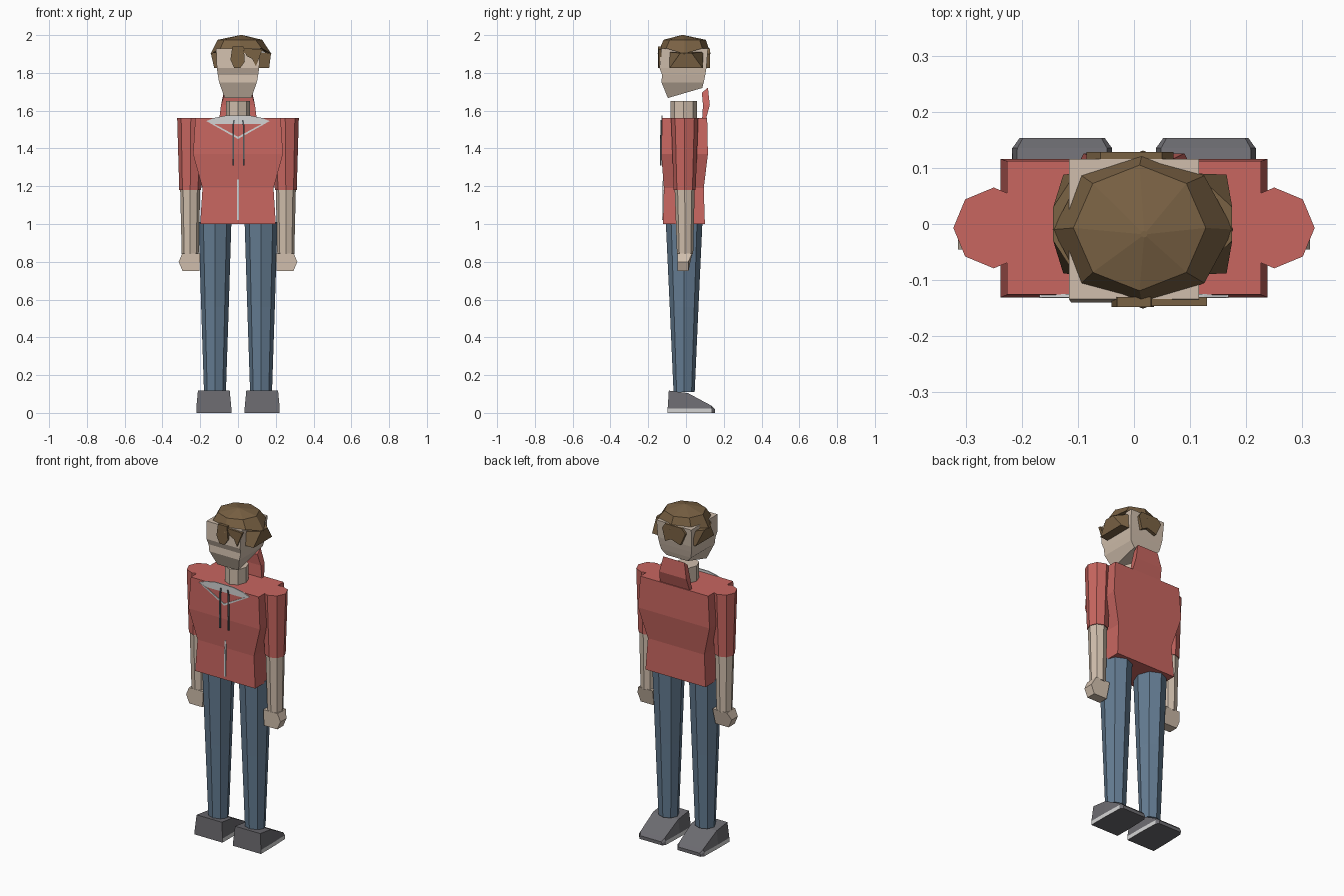
import bpy, math
from mathutils import Vector


def material(name, rgb):
    m = bpy.data.materials.new(name)
    lin = [(c / 255 / 12.92 if c < 11 else ((c / 255 + 0.055) / 1.055) ** 2.4) for c in rgb]
    m.diffuse_color = (*lin, 1)
    return m


RED = material("red_cloth", (200, 102, 96))
SKIN = material("skin", (208, 190, 172))
HAIR = material("brown_hair", (122, 98, 68))
DENIM = material("blue_denim", (100, 124, 146))
SHOE = material("grey_shoe", (108, 107, 112))
WHITE = material("off_white", (212, 212, 212))
CORD = material("dark_cord", (82, 88, 92))


def mesh_object(name, verts, faces, mats, rule=None):
    me = bpy.data.meshes.new(name)
    me.from_pydata([tuple(v) for v in verts], [], faces)
    for m in mats:
        me.materials.append(m)
    if rule:
        for p in me.polygons:
            p.material_index = rule(p.index)
    ob = bpy.data.objects.new(name, me)
    bpy.context.collection.objects.link(ob)
    # consistent outward normals
    import bmesh
    bm = bmesh.new()
    bm.from_mesh(me)
    bmesh.ops.recalc_face_normals(bm, faces=bm.faces)
    bm.to_mesh(me)
    bm.free()
    return ob


def loft(name, rings, *mats, rule=None):
    """Skin a stack of equal-sized rings and cap both ends."""
    n = len(rings[0])
    verts = [v for r in rings for v in r]
    faces = [(i * n + j, i * n + (j + 1) % n, (i + 1) * n + (j + 1) % n, (i + 1) * n + j)
             for i in range(len(rings) - 1) for j in range(n)]
    faces += [tuple(range(n)), tuple(range(len(verts) - n, len(verts)))]
    return mesh_object(name, verts, faces, mats, rule)


def slab(name, pts, push, mat):
    """Flat outline pushed along a vector."""
    pts = [Vector(p) for p in pts]
    return loft(name, [pts, [p + Vector(push) for p in pts]], mat)


def octagon(cx, cy, z, rx, ry):
    return [(cx + rx * math.cos(k * math.pi / 4), cy + ry * math.sin(k * math.pi / 4), z)
            for k in range(8)]


def box_ring(hw, yf, yb, zf, zb=None):
    zb = zf if zb is None else zb
    return [(-hw, yf, zf), (hw, yf, zf), (hw, yb, zb), (-hw, yb, zb)]


# Torso
loft("torso", [box_ring(0.20, -0.122, 0.10, 1.0), box_ring(0.188, -0.117, 0.094, 1.19),
               box_ring(0.238, -0.131, 0.116, 1.37), box_ring(0.226, -0.126, 0.112, 1.56)], RED)

# Limbs, mirrored
for side, s in (("left", -1), ("right", 1)):
    loft(side + "_sleeve", [octagon(s * 0.25, -0.007, 1.56, 0.072, 0.072),
                            octagon(s * 0.253, -0.007, 1.18, 0.058, 0.058)], RED)
    loft(side + "_forearm", [octagon(s * 0.253, -0.007, 1.18, 0.053, 0.053),
                             octagon(s * 0.253, -0.005, 0.84, 0.045, 0.043)], SKIN)
    hand = [(0.205, 0.75), (0.293, 0.75), (0.314, 0.80), (0.295, 0.845), (0.20, 0.845)]
    loft(side + "_hand", [[(s * x, -0.045, z) for x, z in hand],
                          [(s * x, 0.013 if z < 0.82 else 0.033, z) for x, z in hand]], SKIN)
    loft(side + "_leg", [octagon(s * 0.122, -0.01, 1.01, 0.087, 0.097),
                         octagon(s * 0.122, -0.01, 0.56, 0.073, 0.076),
                         octagon(s * 0.122, -0.01, 0.11, 0.058, 0.056)], DENIM)
    # Shoe: sections along its length, lower side strip is the sole
    rings = []
    for y, lean, b, t, m, h in ((-0.097, 0.006, 0.093, 0.084, 0.024, 0.118),
                                (0.01, 0, 0.093, 0.084, 0.024, 0.105),
                                (0.135, 0, 0.089, 0.08, 0.024, 0.038),
                                (0.153, 0, 0.076, 0.07, 0.012, 0.02)):
        c = s * 0.128
        rings.append([(c + b, y, 0), (c + b, y, m), (c + t, y + lean, h),
                      (c - t, y + lean, h), (c - b, y, m), (c - b, y, 0)])
    loft(side + "_shoe", rings, SHOE, WHITE,
         rule=lambda i: 1 if i < 12 and i % 6 in (0, 4) else 0)

# Neck and head
loft("neck", [octagon(0, -0.012, 1.54, 0.063, 0.071), octagon(0, -0.012, 1.652, 0.063, 0.071)], SKIN)
loft("head", [box_ring(0.07, -0.096, 0.086, 1.667, 1.72), box_ring(0.10, -0.13, 0.094, 1.75),
              box_ring(0.107, -0.127, 0.102, 1.79), box_ring(0.112, -0.14, 0.108, 1.825),
              box_ring(0.116, -0.134, 0.116, 1.93)], SKIN)

# Hair cap: corners are lifted and tucked in so the head shows below
rim = []
for k, (x, y, z) in enumerate(octagon(0.016, -0.01, 1.90, 0.161, 0.141)):
    rim.append((x, y, z) if k % 2 == 0 else (0.016 + (x - 0.016) * 0.96, y * 0.96, 1.93))
loft("hair_cap", [octagon(0.018, -0.018, 2.0, 0.006, 0.006), octagon(0.01, -0.007, 1.975, 0.118, 0.112),
                  rim, octagon(0.01, -0.008, 1.925, 0.11, 0.11)], HAIR)


# Hair locks
def lock(name, pts, y, push):
    slab(name, [(x, y, z) for x, z in pts], (0, push, 0), HAIR)


lock("front_lock", [(-0.03, 1.94), (0.03, 1.94), (0.036, 1.86), (0.012, 1.825),
                    (-0.02, 1.825), (-0.04, 1.87)], -0.13, -0.018)
lock("fringe_lock", [(0.03, 1.93), (0.13, 1.925), (0.095, 1.835), (0.075, 1.875), (0.045, 1.89)], -0.13, -0.016)
lock("back_lock", [(-0.085, 1.90), (-0.06, 1.93), (0.05, 1.93), (0.07, 1.90), (0.05, 1.825),
                   (0.01, 1.845), (-0.05, 1.825)], 0.106, 0.022)
for side, xo, xi, xb in (("left", -0.144, -0.105, -0.126), ("right", 0.175, 0.11, 0.165)):
    loft(side + "_side_hair", [
        [(xi, -0.09, 1.825), (xb, -0.088, 1.825), (xb, 0.088, 1.825), (xi, 0.09, 1.825)],
        [(xi, -0.09, 1.91), (xo, -0.03, 1.905), (xo, 0.03, 1.905), (xi, 0.09, 1.91)]], HAIR)

# Hood standing behind the neck
loft("hood", [[(-0.10, 0.085, 1.55), (0.10, 0.085, 1.55), (0.10, 0.104, 1.55), (-0.10, 0.104, 1.55)],
              [(-0.09, 0.09, 1.63), (0.09, 0.09, 1.63), (0.09, 0.126, 1.63), (-0.09, 0.126, 1.63)],
              [(-0.07, 0.084, 1.695), (0.07, 0.084, 1.695), (0.07, 0.116, 1.722), (-0.07, 0.116, 1.722)]], RED)


# Neckline, drawstrings and zip on the chest
def plate(name, pts, y, mat, thick=0.006):
    slab(name, [(x, y, z) for x, z in pts], (0, -thick, 0), mat)


plate("neckline", [(-0.168, 1.545), (-0.125, 1.562), (-0.06, 1.575), (0.06, 1.575), (0.125, 1.562),
                   (0.168, 1.545), (0.13, 1.53), (-0.13, 1.53)], -0.125, WHITE)
for side, s in (("left", -1), ("right", 1)):
    plate(side + "_neck_trim", [(s * 0.168, 1.545), (s * 0.13, 1.532), (0, 1.462), (0, 1.45)],
          -0.126, WHITE)
    x = 0.002 + s * 0.028
    slab(side + "_drawstring", [(x - 0.004 - s * 0.005, -0.128, 1.55), (x + 0.004 - s * 0.005, -0.128, 1.55),
                                (x + 0.004, -0.128, 1.52), (x + 0.004, -0.129, 1.31),
                                (x - 0.004, -0.129, 1.31), (x - 0.004, -0.128, 1.52)],
         (0, -0.008, 0), CORD)
slab("zip", [(-0.005, -0.12, 1.02), (0.005, -0.12, 1.02), (0.005, -0.117, 1.235), (-0.005, -0.117, 1.235)],
     (0, -0.006, 0), WHITE)
